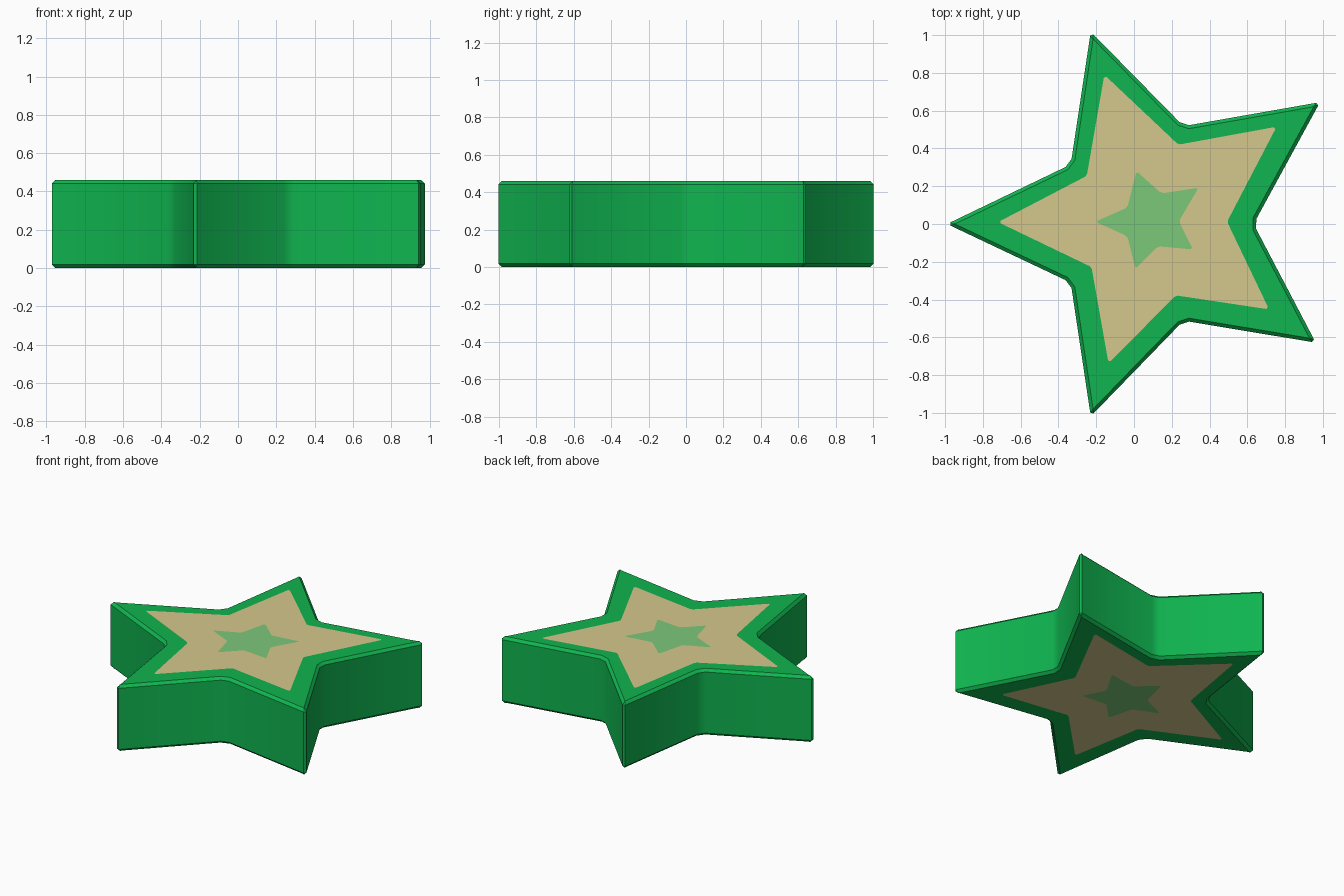
import bpy, bmesh
from mathutils import Vector

if "Cube" in bpy.data.objects:
    bpy.data.objects.remove(bpy.data.objects["Cube"])

# Star corners, alternating tip and valley
BODY = [(-.99, 0), (-.335, -.31), (-.229, -1.018), (.262, -.512), (.962, -.628),
        (.633, 0), (.985, .645), (.262, .518), (-.229, 1.018), (-.335, .315)]
PANEL = [(-.72, .01), (-.225, -.228), (-.135, -.737), (.222, -.378), (.715, -.452),
         (.493, .012), (.755, .515), (.235, .42), (-.157, .79), (-.25, .255)]
CENTRE = [(-.205, .012), (-.035, -.065), (.008, -.238), (.128, -.118), (.313, -.135),
          (.238, .015), (.342, .192), (.145, .162), (.013, .28), (-.035, .087)]


def blunt(points, tip, valley):
    """Cut every corner, giving two vertices per corner."""
    pts = [Vector(p) for p in points]
    out = []
    for i, p in enumerate(pts):
        d = valley if i % 2 else tip
        for q in (pts[i - 1], pts[(i + 1) % len(pts)]):
            out.append(p + (q - p).normalized() * d)
    return out


def inset(pts, d):
    """Mitred inward offset of a counter-clockwise outline."""
    out = []
    for i, p in enumerate(pts):
        a = (p - pts[i - 1]).normalized()
        b = (pts[(i + 1) % len(pts)] - p).normalized()
        na, nb = Vector((-a.y, a.x)), Vector((-b.y, b.x))
        out.append(p + (na + nb) * d / (1 + na.dot(nb)))
    return out


def material(name, rgb):
    m = bpy.data.materials.new(name)
    m.diffuse_color = (*rgb, 1)
    m.use_nodes = True
    m.node_tree.nodes["Principled BSDF"].inputs["Base Color"].default_value = m.diffuse_color
    return m


H, B = 0.46, 0.018
outer = blunt(BODY, .02, .03)
rim = inset(outer, B)
panel = blunt(PANEL, .015, .01)
centre = blunt(CENTRE, .012, .012)

# Rings from the bottom centre star, around the side, to the top centre star
rings = [(centre, 0), (panel, 0), (rim, 0), (outer, B),
         (outer, H - B), (rim, H), (panel, H), (centre, H)]
band_colour = [1, 0, 0, 0, 0, 0, 1]

bm = bmesh.new()
loops = [[bm.verts.new((p.x, p.y, z)) for p in pts] for pts, z in rings]
n = len(outer)
for k, colour in enumerate(band_colour):
    lo, hi = loops[k], loops[k + 1]
    for i in range(n):
        j = (i + 1) % n
        bm.faces.new((lo[i], lo[j], hi[j], hi[i])).material_index = colour
# Centre stars on both faces
bm.faces.new(loops[-1]).material_index = 2
bm.faces.new(loops[0][::-1]).material_index = 2

mesh = bpy.data.meshes.new("star_block")
bm.to_mesh(mesh)
bm.free()
for m in (material("green", (.005, .462, .080)),
          material("tan", (.665, .578, .262)),
          material("pale_green", (.202, .578, .195))):
    mesh.materials.append(m)
star = bpy.data.objects.new("star_block", mesh)
bpy.context.collection.objects.link(star)

# Soft valleys, crisp rims
bpy.context.view_layer.objects.active = star
star.select_set(True)
bpy.ops.object.shade_smooth_by_angle(angle=0.6)
